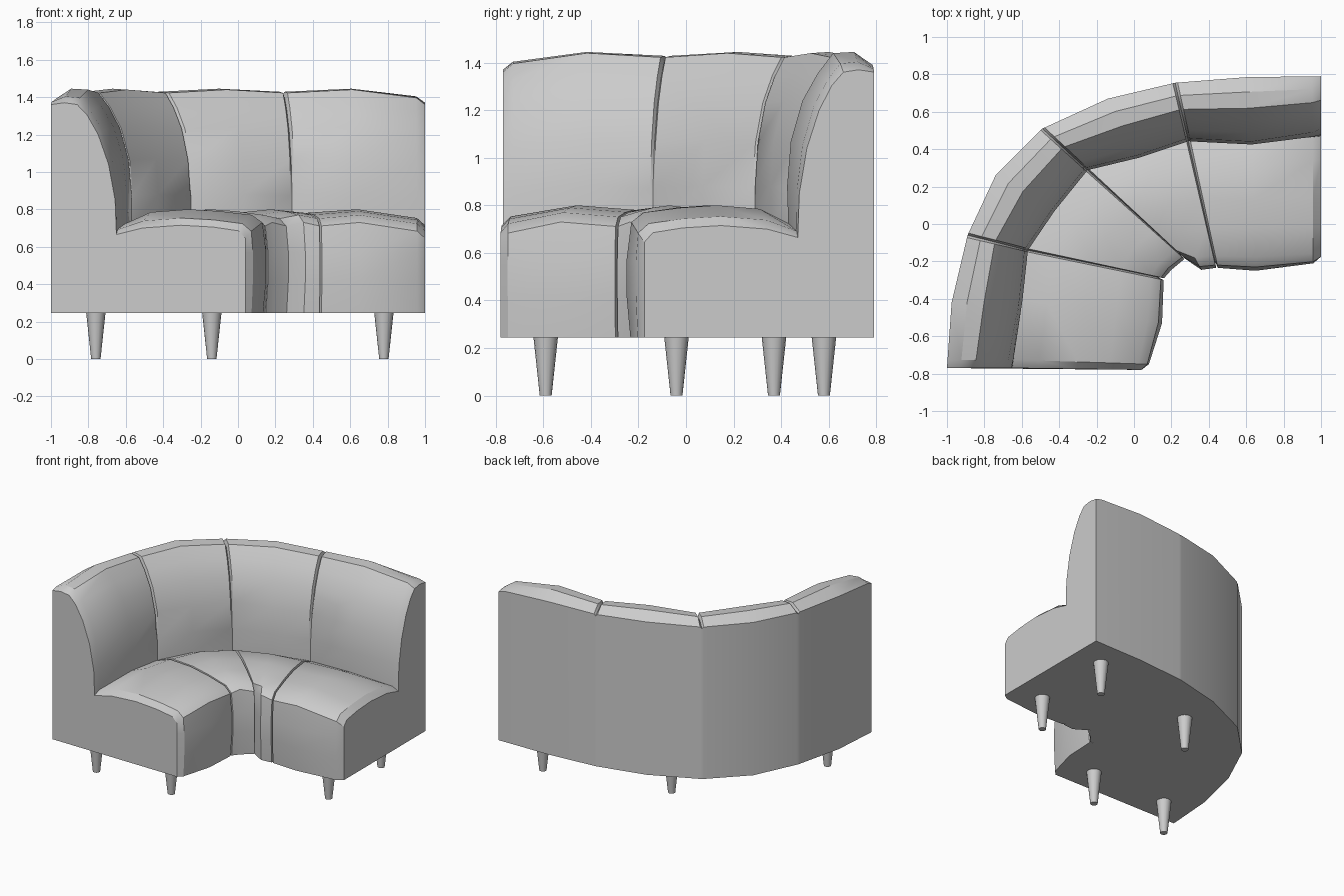
import bpy, bmesh, math
from mathutils import Vector

if "Cube" in bpy.data.objects:
    bpy.data.objects.remove(bpy.data.objects["Cube"])

# Plan stations (end, mid, seam, mid, ... end): back, crease and front edge
BACK = [(-1, -.77), (-.975, -.42), (-.89, -.06), (-.74, .26), (-.49, .51),
        (-.14, .67), (.22, .755), (.6, .785), (1, .79)]
CREASE = [(-.65, -.77), (-.6, -.4), (-.57, -.14), (-.43, .07), (-.25, .29),
          (.03, .36), (.29, .445), (.63, .43), (1, .47)]
FRONT = [(.04, -.78), (.15, -.53), (.13, -.285), (.2, -.245), (.25, -.165),
         (.36, -.245), (.435, -.205), (.65, -.25), (1, -.175)]
BOTTOM = .245
PUFF = .08


def lift_at(i):
    """Pillow fullness at a station: flat ends, shallow seams, full middles."""
    return 0 if i in (0, 8) else 1 if i % 2 else .4


def station(i):
    b, c, f = (Vector(p[i]) for p in (BACK, CREASE, FRONT))
    return b, c, f - (f - c).normalized() * PUFF * lift_at(i)


def profile(b, c, f, lift):
    """Closed sofa cross-section from back bottom, along the seat, to back top."""
    out = (f - c).normalized()
    pts = [(b, BOTTOM)]
    for w, z in ((.8, BOTTOM), (1, .42), (1, .57)):
        pts.append((f + out * PUFF * w * lift, z))
    for s, z, w in ((1, .645, .75), (.945, .685, .5), (.75, .705, 0),
                    (.5, .715, 0), (.2, .70, 0)):
        pts.append((c.lerp(f, s) + out * PUFF * w * lift, z + .085 * lift))
    pts.append((c, .665 + .06 * lift))
    for t, z, w, dz in ((.02, .85, .3, .03), (.12, 1.04, .8, .03), (.28, 1.2, 1, .04),
                        (.45, 1.305, .9, .05), (.6, 1.36, .6, .08), (.8, 1.37, .2, .075)):
        pts.append((c.lerp(b, t) + out * .04 * w * lift, z + dz * lift))
    pts.append((b, 1.36 + .03 * lift))
    return [(p.x, p.y, z) for p, z in pts]


# Add a tight shoulder station beside every end and seam
sections = []
for i in range(9):
    here = station(i)
    if i % 2:
        sections.append(profile(*here, 1))
        continue
    end = i in (0, 8)
    u, lift = (.12, .45) if end else (.035, .78)
    for j in (i - 1, i, i + 1):
        if j == i:
            sections.append(profile(*here, lift_at(i)))
        elif 0 <= j <= 8:
            near = [a.lerp(q, u) for a, q in zip(here, station(j))]
            sections.append(profile(*near, lift))

# Upholstered body
bm = bmesh.new()
rings = [[bm.verts.new(p) for p in s] for s in sections]
n = len(rings[0])
for r, q in zip(rings, rings[1:]):
    for k in range(n):
        bm.faces.new((r[k], r[(k + 1) % n], q[(k + 1) % n], q[k]))
bm.faces.new(rings[0])
bm.faces.new(rings[-1][::-1])
bmesh.ops.recalc_face_normals(bm, faces=bm.faces)
mesh = bpy.data.meshes.new("upholstered_body")
bm.to_mesh(mesh)
bm.free()
body = bpy.data.objects.new("upholstered_body", mesh)
bpy.context.collection.objects.link(body)
bpy.context.view_layer.objects.active = body
body.select_set(True)
bpy.ops.object.shade_smooth_by_angle(angle=math.radians(32))

# Tapered legs
for k, (x, y) in enumerate([(-.76, -.59), (-.14, -.59), (-.14, .37), (.78, .58), (.78, -.04)]):
    bpy.ops.mesh.primitive_cone_add(vertices=16, radius1=.025, radius2=.052, depth=.25,
                                    location=(x, y, .125))
    bpy.context.object.name = f"leg_{k + 1}"
    bpy.ops.object.shade_smooth_by_angle(angle=math.radians(40))
